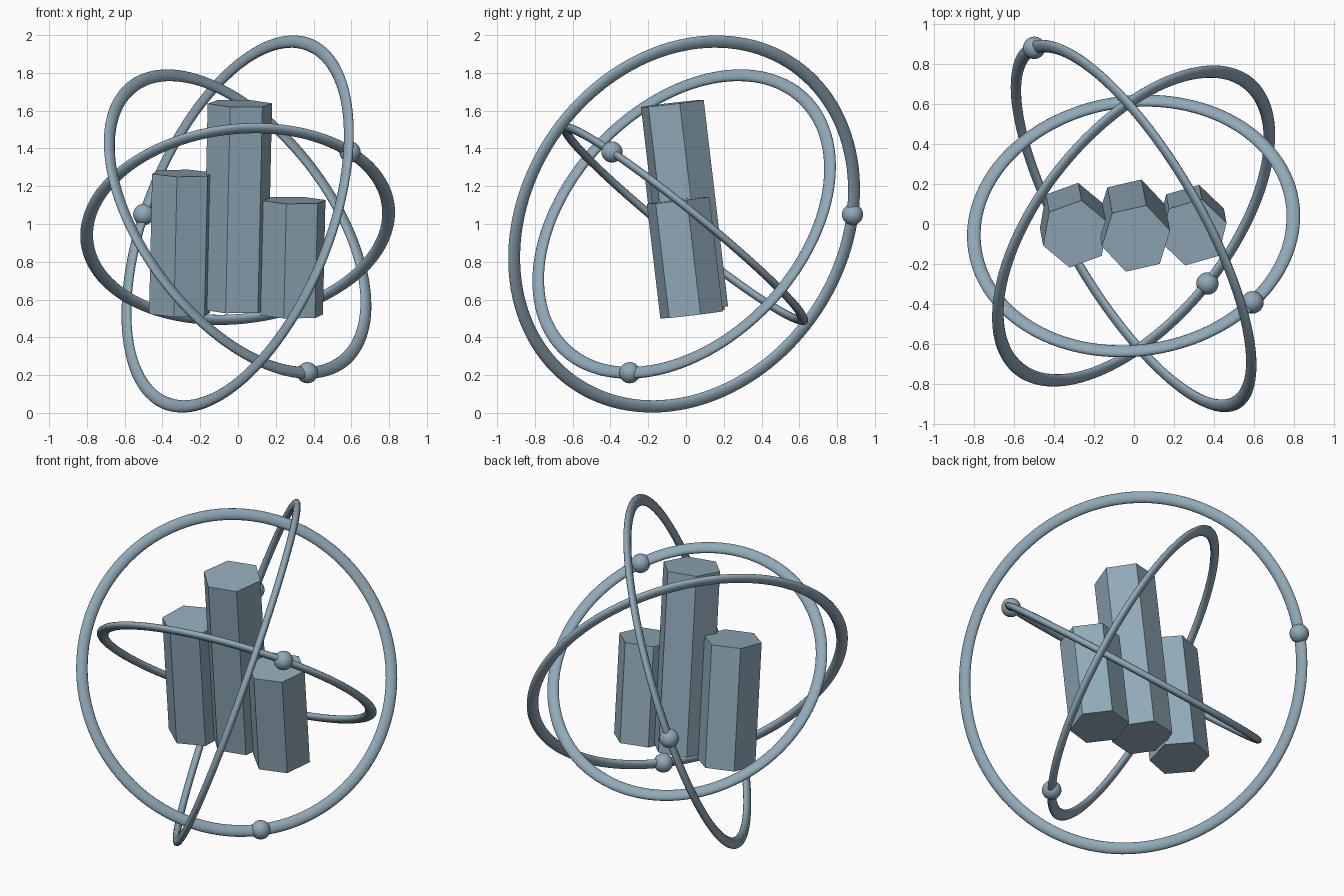
import bpy, bmesh, math
from mathutils import Vector, Matrix

if "Cube" in bpy.data.objects:
    bpy.data.objects.remove(bpy.data.objects["Cube"])

CENTRE = Vector((-0.002, -0.01, 1.0))

mat = bpy.data.materials.new("blue grey")
mat.diffuse_color = (0.28, 0.40, 0.48, 1)
mat.use_nodes = True
mat.node_tree.nodes["Principled BSDF"].inputs["Base Color"].default_value = mat.diffuse_color


def turn_to(axis):
    """Rotation that carries +z onto the axis."""
    return Vector((0, 0, 1)).rotation_difference(Vector(axis).normalized()).to_matrix().to_4x4()


def finish(obj, name, smooth):
    obj.name = name
    obj.data.name = name
    obj.data.materials.append(mat)
    for p in obj.data.polygons:
        p.use_smooth = smooth
    return obj


def ring(name, radius, normal, bead):
    # slightly flattened hoop
    bpy.ops.mesh.primitive_torus_add(major_segments=128, minor_segments=16,
                                     major_radius=radius, minor_radius=0.034)
    obj = bpy.context.object
    obj.data.transform(Matrix.Translation(CENTRE) @ turn_to(normal) @ Matrix.Diagonal((1, 1, 0.62, 1)))
    finish(obj, name + "_ring", True)
    # bead sitting on the hoop
    n = Vector(normal).normalized()
    d = Vector(bead) - CENTRE
    d = (d - n * d.dot(n)).normalized()
    bpy.ops.mesh.primitive_uv_sphere_add(segments=32, ring_count=16, radius=0.056)
    obj = bpy.context.object
    obj.data.transform(Matrix.Translation(CENTRE + d * radius))
    finish(obj, name + "_bead", True)


def column(name, mid, radius, length, angle):
    # six-sided prism, leaning with the others
    bm = bmesh.new()
    pts = [(radius * math.cos(math.radians(angle + 60 * k)),
            radius * math.sin(math.radians(angle + 60 * k)), -length / 2) for k in range(6)]
    base = bm.faces.new([bm.verts.new(p) for p in pts])
    top = bmesh.ops.extrude_face_region(bm, geom=[base], use_keep_orig=True)
    bmesh.ops.translate(bm, vec=(0, 0, length),
                        verts=[g for g in top["geom"] if isinstance(g, bmesh.types.BMVert)])
    bmesh.ops.recalc_face_normals(bm, faces=bm.faces[:])
    bm.transform(Matrix.Translation(mid) @ turn_to((0.022, -0.118, 1)))
    mesh = bpy.data.meshes.new(name)
    bm.to_mesh(mesh)
    bm.free()
    obj = bpy.data.objects.new(name, mesh)
    bpy.context.collection.objects.link(obj)
    finish(obj, name, False)


# three orbiting rings with beads
ring("outer", 1.022, (0.817, 0.474, -0.327), (-0.50, 0.885, 1.05))
ring("middle", 0.916, (0.671, -0.5375, 0.511), (0.37, -0.30, 0.22))
ring("inner", 0.803, (-0.095, 0.625, 0.775), (0.60, -0.39, 1.395))

# three hexagonal columns
column("tall_column", (-0.002, -0.008, 1.092), 0.175, 1.10, 13)
column("left_column", (-0.301, -0.006, 0.898), 0.172, 0.747, 20)
column("right_column", (0.291, -0.006, 0.822), 0.172, 0.611, 16)
